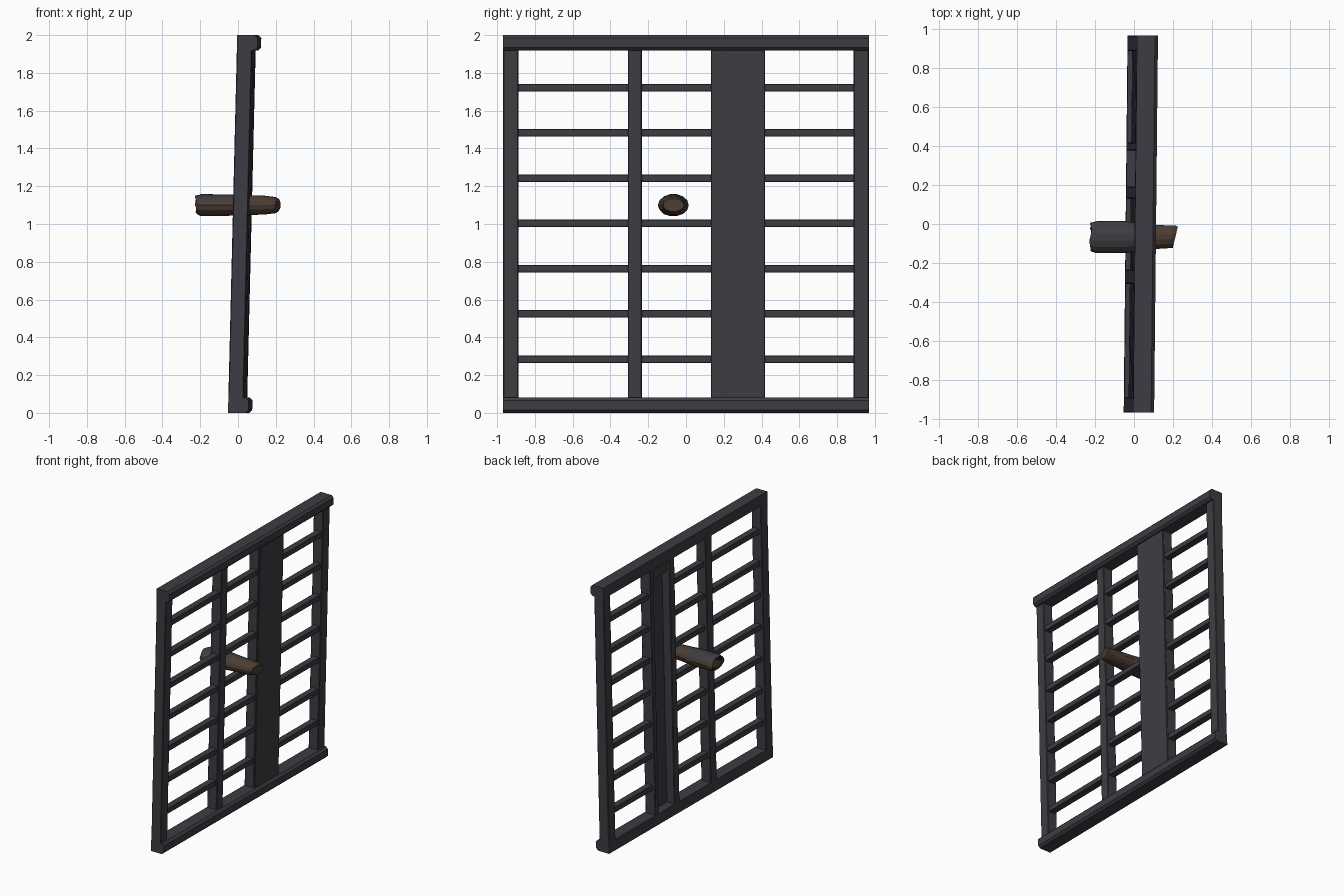
import bpy, bmesh, math, random

if "Cube" in bpy.data.objects:
    bpy.data.objects.remove(bpy.data.objects["Cube"])

random.seed(4)


def material(name, rgb):
    m = bpy.data.materials.new(name)
    m.diffuse_color = (*rgb, 1)
    m.use_nodes = True
    m.node_tree.nodes["Principled BSDF"].inputs["Base Color"].default_value = m.diffuse_color
    return m


IRON = material("dark iron", (0.046, 0.046, 0.056))
BARK = material("brown bark", (0.072, 0.046, 0.033))
CORE = material("dark core", (0.022, 0.015, 0.010))


def lean(y, z):
    """Back plane of the slightly leaning, slightly turned frame."""
    return -0.043 + 0.0103 * y + 0.0243 * z


def add_object(name, bm, mats):
    bmesh.ops.recalc_face_normals(bm, faces=bm.faces)
    me = bpy.data.meshes.new(name)
    bm.to_mesh(me)
    bm.free()
    for m in mats:
        me.materials.append(m)
    ob = bpy.data.objects.new(name, me)
    bpy.context.scene.collection.objects.link(ob)
    return ob


def bar(name, x0, x1, y0, y1, z0, z1, bevel=0.004):
    """Box whose depth is measured from the leaning back plane."""
    bm = bmesh.new()
    bmesh.ops.create_cube(bm, size=1)
    for v in bm.verts:
        y = y0 + (v.co.y + 0.5) * (y1 - y0)
        z = z0 + (v.co.z + 0.5) * (z1 - z0)
        v.co = (x0 + (v.co.x + 0.5) * (x1 - x0) + lean(y, z), y, z)
    ob = add_object(name, bm, [IRON])
    if bevel:
        mod = ob.modifiers.new("edge", "BEVEL")
        mod.width = bevel
        mod.segments = 1
    return ob


def rail(name, z0, z1):
    """Rail with chamfered front corners, swept along y."""
    c = 0.016
    prof = [(0, z0), (0.108 - c, z0), (0.108, z0 + c),
            (0.108, z1 - c), (0.108 - c, z1), (0, z1)]
    bm = bmesh.new()
    rings = [[bm.verts.new((x + lean(y, z), y, z)) for x, z in prof]
             for y in (-0.968, 0.968)]
    n = len(prof)
    for i in range(n):
        j = (i + 1) % n
        bm.faces.new((rings[0][i], rings[0][j], rings[1][j], rings[1][i]))
    for r in rings:
        bm.faces.new(r)
    return add_object(name, bm, [IRON])


# Top and bottom rails
rail("bottom_rail", 0.0, 0.082)
rail("top_rail", 1.918, 2.0)

# Upright posts
for name, y0, y1 in (("left_post", -0.968, -0.888), ("right_post", 0.888, 0.968),
                     ("middle_post", -0.308, -0.234),
                     ("panel_post_left", 0.132, 0.192),
                     ("panel_post_right", 0.378, 0.418)):
    bar(name, 0.0, 0.08, y0, y1, 0.06, 1.94)

# Solid upright panel and its rear cross piece
bar("front_panel", 0.064, 0.084, 0.14, 0.416, 0.06, 1.94, 0)
bar("panel_cross_piece", 0.02, 0.07, 0.18, 0.39, 1.83, 1.92)

# Horizontal rungs in each opening
for i in range(7):
    z = 0.285 + 0.2395 * i
    for j, (y0, y1) in enumerate(((-0.9, -0.3), (-0.24, 0.14), (0.41, 0.9))):
        bar(f"rung_{i + 1}_{j + 1}", 0.018, 0.07, y0, y1, z - 0.02, z + 0.02, 0.003)


def log():
    """Rough log through the opening: hollow ragged rear end, slanted front tip."""
    sides = 14
    # x, y radius, z radius, y centre, raggedness
    stations = [(-0.15, 0.040, 0.030, -0.067, 0.0),
                (-0.21, 0.055, 0.040, -0.067, 0.004),
                (-0.222, 0.074, 0.050, -0.067, 0.012),
                (-0.195, 0.082, 0.060, -0.067, 0.006),
                (-0.04, 0.082, 0.058, -0.067, 0.002),
                (0.0, 0.074, 0.056, -0.067, 0.003),
                (0.08, 0.065, 0.053, -0.067, 0.003),
                (0.14, 0.060, 0.051, -0.066, 0.003),
                (0.195, 0.058, 0.044, -0.066, 0.003),
                (0.212, 0.056, 0.034, -0.066, 0.002)]
    bm = bmesh.new()
    rings = []
    for x, ry, rz, cy, rag in stations:
        ring = []
        for k in range(sides):
            a = 2 * math.pi * k / sides
            s = 1 + random.uniform(-4, 2) * rag
            slant = 0.012 * math.cos(a) if x > 0.16 else 0
            ring.append(bm.verts.new((x + slant + random.uniform(-0.7, 0.7) * rag,
                                      cy + ry * s * math.cos(a),
                                      1.1 + rz * s * math.sin(a))))
        rings.append(ring)
    for r in range(len(rings) - 1):
        for k in range(sides):
            j = (k + 1) % sides
            f = bm.faces.new((rings[r][k], rings[r][j], rings[r + 1][j], rings[r + 1][k]))
            # iron-grey cover over the upper rear, dark inside the hollow
            mid = f.calc_center_median()
            if r < 2:
                f.material_index = 2
            elif mid.z > 1.128 and mid.x < 0.0:
                f.material_index = 1
    f = bm.faces.new(rings[0])
    f.material_index = 2
    bm.faces.new(rings[-1])
    return add_object("log", bm, [BARK, IRON, CORE])


log()
